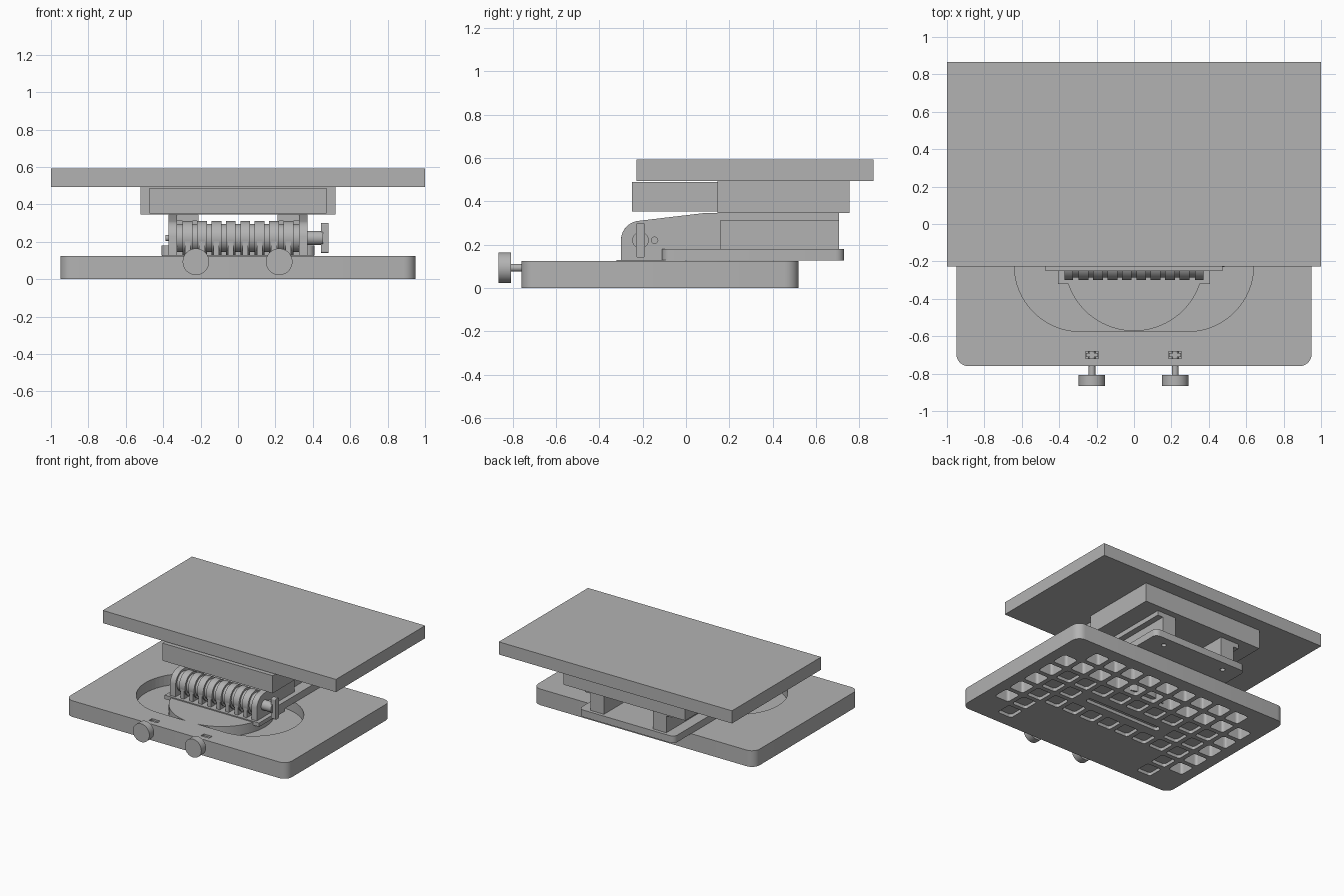
import bpy, bmesh, math
from mathutils import Matrix, Vector

if "Cube" in bpy.data.objects:
    bpy.data.objects.remove(bpy.data.objects["Cube"])

grey = bpy.data.materials.new("plain grey")
grey.diffuse_color = (0.45, 0.45, 0.45, 1)
grey.use_nodes = True
grey.node_tree.nodes["Principled BSDF"].inputs["Base Color"].default_value = grey.diffuse_color


def finish(bm, name, cutter=False):
    bmesh.ops.recalc_face_normals(bm, faces=bm.faces)
    me = bpy.data.meshes.new(name)
    bm.to_mesh(me)
    bm.free()
    ob = bpy.data.objects.new(name, me)
    bpy.context.collection.objects.link(ob)
    me.materials.append(grey)
    if cutter:
        ob.hide_render = True
        ob.hide_viewport = True
    return ob


def smooth(ob):
    bpy.ops.object.select_all(action='DESELECT')
    ob.select_set(True)
    bpy.context.view_layer.objects.active = ob
    bpy.ops.object.shade_smooth_by_angle(angle=math.radians(35))


def add_prism(bm, pts, lo, hi, axis='z'):
    # extrude a closed outline along an axis
    place = {'z': lambda a, b, c: (a, b, c), 'x': lambda a, b, c: (c, a, b)}[axis]
    rings = [[bm.verts.new(place(a, b, c)) for a, b in pts] for c in (lo, hi)]
    n = len(pts)
    bm.faces.new(rings[0][::-1])
    bm.faces.new(rings[1])
    for i in range(n):
        j = (i + 1) % n
        bm.faces.new((rings[0][i], rings[0][j], rings[1][j], rings[1][i]))


def rounded(x0, x1, y0, y1, r, seg=6):
    pts = []
    for cx, cy, a0 in ((x1 - r, y1 - r, 0), (x0 + r, y1 - r, 90),
                       (x0 + r, y0 + r, 180), (x1 - r, y0 + r, 270)):
        for k in range(seg + 1):
            a = math.radians(a0 + 90 * k / seg)
            pts.append((cx + r * math.cos(a), cy + r * math.sin(a)))
    return pts


def add_box(bm, x0, x1, y0, y1, z0, z1):
    add_prism(bm, [(x0, y0), (x1, y0), (x1, y1), (x0, y1)], z0, z1)


def box(name, *b):
    bm = bmesh.new()
    add_box(bm, *b)
    return finish(bm, name)


def cylinder(name, p, q, r, seg=40, cutter=False):
    p, q = Vector(p), Vector(q)
    rot = (q - p).to_track_quat('Z', 'Y').to_matrix().to_4x4()
    bm = bmesh.new()
    bmesh.ops.create_cone(bm, cap_ends=True, segments=seg, radius1=r, radius2=r,
                          depth=(q - p).length, matrix=Matrix.Translation((p + q) / 2) @ rot)
    ob = finish(bm, name, cutter)
    smooth(ob) if not cutter else None
    return ob


def cut(ob, cutter):
    m = ob.modifiers.new("cut", 'BOOLEAN')
    m.operation, m.solver, m.object = 'DIFFERENCE', 'EXACT', cutter


# base plate with rounded corners
bm = bmesh.new()
add_prism(bm, rounded(-0.95, 0.95, -0.76, 0.52, 0.065), 0, 0.125)
base = finish(bm, "base_plate")

# oblong recess in the top of the base
bm = bmesh.new()
add_prism(bm, rounded(-0.64, 0.64, -0.575, 0.135, 0.354, 16), 0.045, 0.2)
cut(base, finish(bm, "recess_cutter", True))

# knob nut slots in the top, long slot underneath, grid of pockets underneath
bm = bmesh.new()
for x in (-0.225, 0.22):
    add_box(bm, x - 0.035, x + 0.035, -0.718, -0.682, 0.085, 0.2)
nx, ny, pitch, half = 11, 7, 0.16, 0.062
for i in range(nx):
    for j in range(ny):
        x, y = (i - (nx - 1) / 2) * pitch, -0.12 + (j - (ny - 1) / 2) * pitch
        if (j < 2 and 1 < i < nx - 2) or (i in (0, nx - 1) and j in (0, ny - 1)):
            continue
        if j == 3 and 2 < i < 8:
            continue
        shallow = abs(x) < 0.7 and -0.62 < y < 0.19
        add_prism(bm, rounded(x - half, x + half, y - half, y + half, 0.018, 3),
                  -0.05, 0.025 if shallow else 0.1)
add_prism(bm, rounded(-0.33, 0.33, -0.145, -0.095, 0.024), -0.05, 0.025)
cut(base, finish(bm, "pocket_cutter", True))
smooth(base)

# round turntable standing in the recess
cylinder("turntable", (0, -0.2, 0.03), (0, -0.2, 0.122), 0.372, 80)

# sliding plate with two screw holes, and the pad under the hinge
bm = bmesh.new()
add_prism(bm, rounded(-0.41, 0.41, -0.11, 0.73, 0.04), 0.126, 0.18)
slide = finish(bm, "sliding_plate")
for x in (-0.27, 0.27):
    cut(slide, cylinder("screw_hole_cutter", (x, 0.65, 0.1), (x, 0.65, 0.2), 0.018, 20, True))
smooth(slide)
box("hinge_pad", -0.405, 0.405, -0.32, 0.0, 0.1, 0.13)

# hinge arms: rounded front end, sloping top, then straight posts behind
C = (-0.21, 0.22)
R = 0.09
arm = [(C[0] + R * math.cos(math.radians(a)), C[1] + R * math.sin(math.radians(a)))
       for a in range(95, 181, 8)]
arm += [(-0.30, 0.126), (0.16, 0.126), (0.16, 0.345), (0.08, 0.345)]
for s, side in ((-1, "left"), (1, "right")):
    bm = bmesh.new()
    add_prism(bm, arm, *sorted((s * 0.325, s * 0.372)), axis='x')
    smooth(finish(bm, side + "_hinge_arm"))
    box(side + "_post", *sorted((s * 0.21, s * 0.325)), 0.155, 0.705, 0.17, 0.346)
    box(side + "_top_rail", *sorted((s * 0.21, s * 0.372)), 0.08, 0.705, 0.31, 0.346)

# hinge barrel and its row of knuckles, each with a foot
cylinder("hinge_barrel", (-0.33, *C), (0.33, *C), 0.075)
for i in range(8):
    x = (i - 3.5) * 0.077
    cylinder("knuckle", (x - 0.026, *C), (x + 0.026, *C), R)
    box("knuckle_foot", x - 0.015, x + 0.015, -0.298, -0.15, 0.12, 0.21)

# hinge pin with cross handle, small stop pin
cylinder("hinge_pin", (0.36, *C), (0.455, *C), 0.038)
bm = bmesh.new()
add_prism(bm, rounded(-0.23, -0.19, 0.14, 0.3, 0.008, 3), 0.445, 0.483, 'x')
finish(bm, "pin_handle")
cylinder("stop_pin", (-0.388, -0.145, 0.22), (0.388, -0.145, 0.22), 0.017, 20)

# carrier blocks and the large top plate
box("front_carrier_block", -0.473, 0.473, -0.25, 0.146, 0.352, 0.488)
box("rear_carrier_block", -0.522, 0.522, 0.145, 0.755, 0.346, 0.494)
box("top_plate", -1, 1, -0.228, 0.865, 0.494, 0.592)

# thumb screws on the front edge
for x in (-0.225, 0.22):
    cylinder("thumb_knob", (x, -0.865, 0.093), (x, -0.808, 0.093), 0.071)
    cylinder("thumb_screw", (x, -0.81, 0.093), (x, -0.675, 0.093), 0.018, 20)
    box("thumb_nut", x - 0.032, x + 0.032, -0.711, -0.689, 0.08, 0.115)
